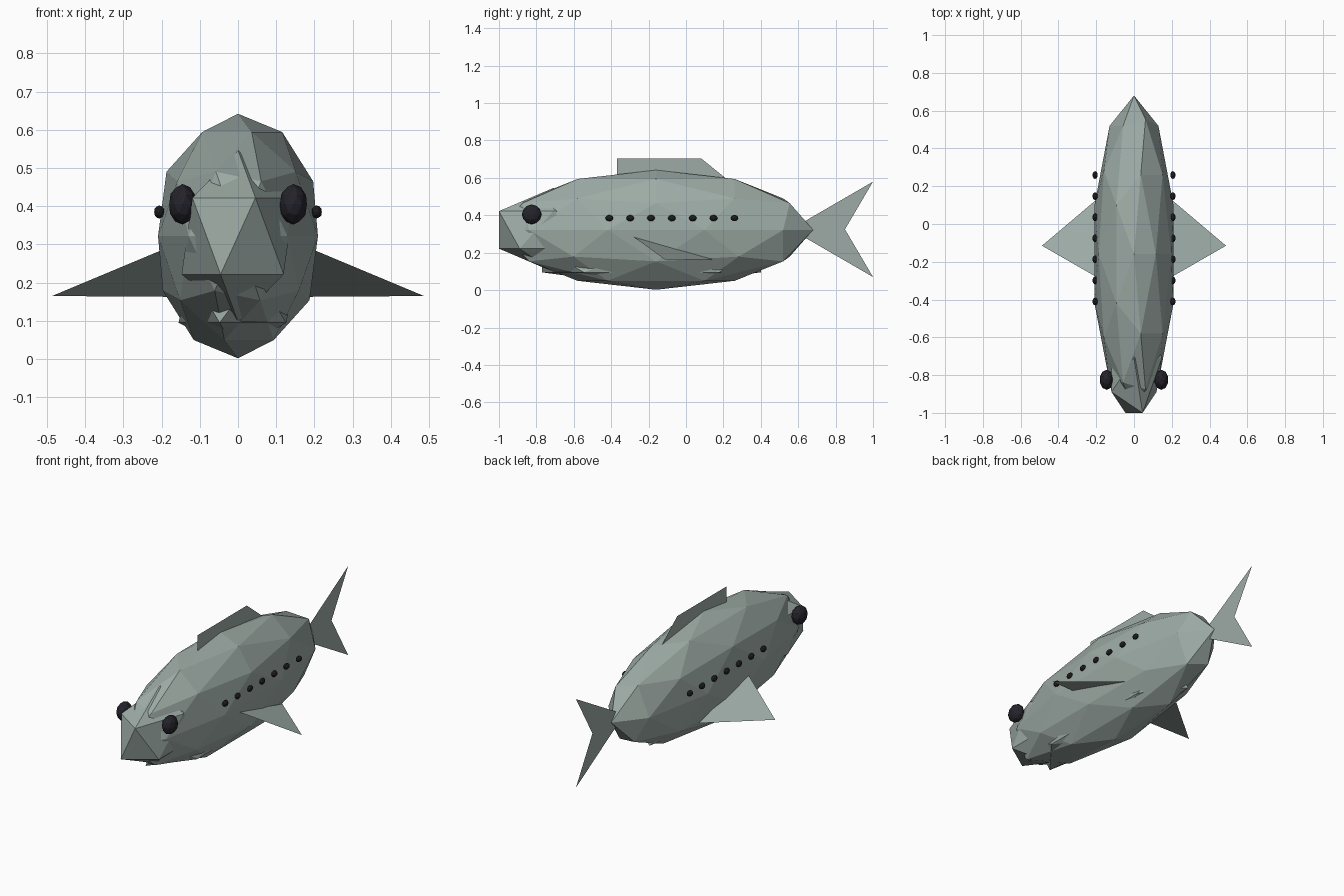
import bpy, bmesh
from mathutils import Matrix, Vector

if "Cube" in bpy.data.objects:
    bpy.data.objects.remove(bpy.data.objects["Cube"])


def material(name, rgb):
    m = bpy.data.materials.new(name)
    m.diffuse_color = (*rgb, 1)
    m.use_nodes = True
    m.node_tree.nodes["Principled BSDF"].inputs["Base Color"].default_value = m.diffuse_color
    return m


SKIN = material("grey_green_skin", (0.34, 0.41, 0.38))
EYE = material("eye_black", (0.018, 0.017, 0.024))
SPOT = material("spot_black", (0.012, 0.012, 0.012))


def add(name, bm, mat):
    mesh = bpy.data.meshes.new(name)
    bm.to_mesh(mesh)
    bm.free()
    mesh.materials.append(mat)
    ob = bpy.data.objects.new(name, mesh)
    bpy.context.collection.objects.link(ob)
    return ob


def blob(name, centre, radii, level, mat):
    """Flat-shaded faceted ellipsoid."""
    bm = bmesh.new()
    m = Matrix.Translation(centre) @ Matrix.Diagonal((*radii, 1))
    bmesh.ops.create_icosphere(bm, subdivisions=level, radius=1, matrix=m)
    return add(name, bm, mat)


def fin(name, points):
    """Single thin sheet."""
    bm = bmesh.new()
    bm.faces.new([bm.verts.new(Vector(p)) for p in points])
    return add(name, bm, SKIN)


# Body, blunt head and belly
blob("body", (0, -0.16, 0.322), (0.22, 0.84, 0.32), 2, SKIN)
blob("head", (0, -0.71, 0.322), (0.165, 0.341, 0.224), 1, SKIN)
blob("belly", (0, -0.185, 0.16), (0.174, 0.688, 0.145), 1, SKIN)

# Dorsal and tail fins on the centre plane
fin("dorsal_fin", [(0, -0.37, 0.56), (0, -0.37, 0.705),
                   (0, 0.08, 0.705), (0, 0.26, 0.56)])
fin("tail_fin_upper", [(0, 0.56, 0.325), (0, 0.85, 0.325), (0, 1.0, 0.58)])
fin("tail_fin_lower", [(0, 0.56, 0.325), (0, 1.0, 0.07), (0, 0.85, 0.325)])

# Mirrored side parts
for side, s in (("left", -1), ("right", 1)):
    fin(f"side_fin_{side}", [(s * 0.2, -0.28, 0.285), (s * 0.487, -0.115, 0.165),
                             (s * 0.18, 0.145, 0.163)])
    blob(f"eye_{side}", (s * 0.145, -0.825, 0.405), (0.037, 0.053, 0.053), 2, EYE)
    for i in range(7):
        blob(f"side_spot_{side}_{i + 1}", (s * 0.206, -0.41 + i * 0.1115, 0.385),
             (0.014, 0.021, 0.017), 2, SPOT)
